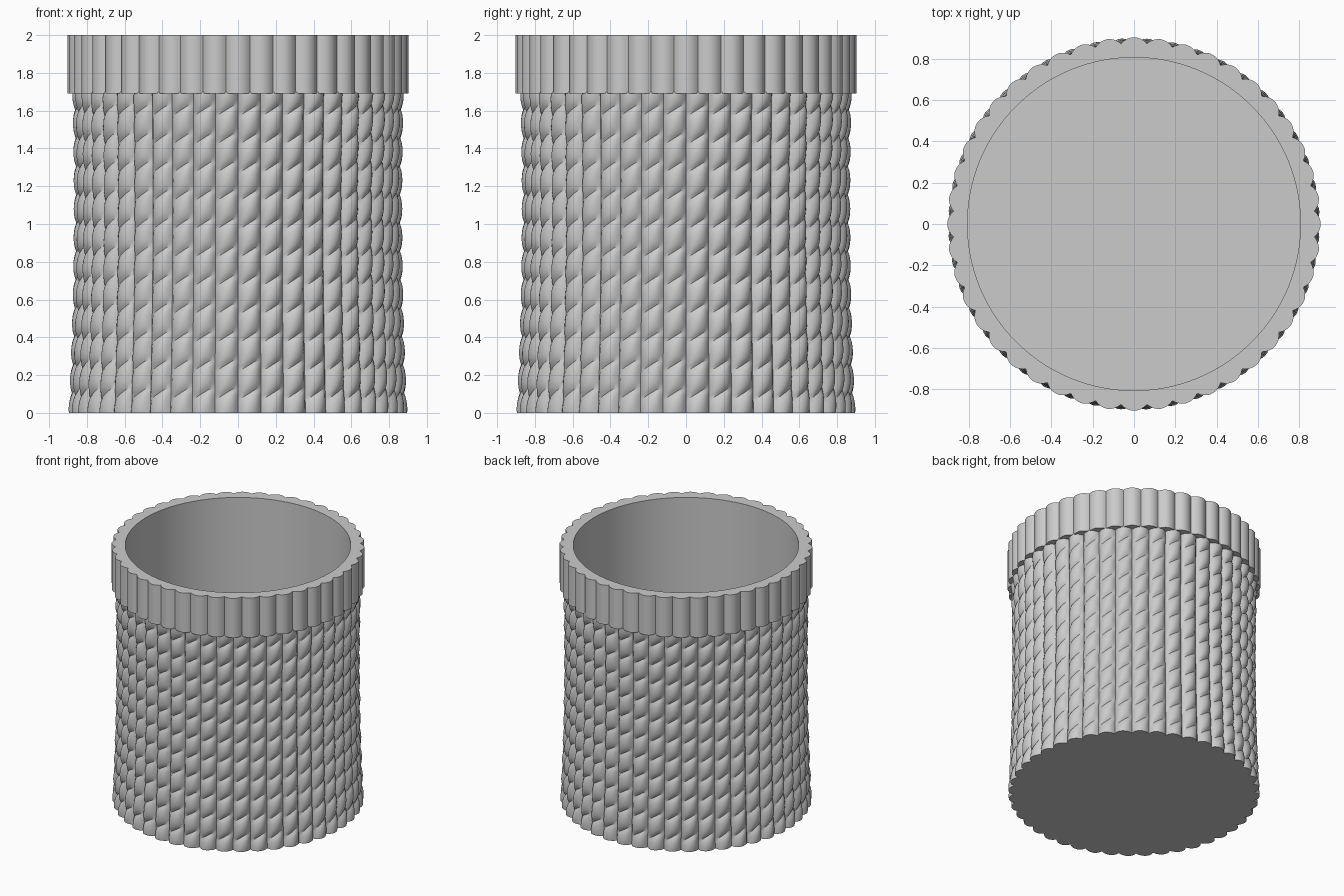
import bpy
from math import sin, cos, pi, tau, floor, radians

if "Cube" in bpy.data.objects:
    bpy.data.objects.remove(bpy.data.objects["Cube"])

COLUMNS = 44        # knitted columns and rim ribs
ROW = 0.15          # stitch height
RIM_Z = 1.69        # underside of the rim
HEIGHT = 2.0
INNER = 0.805       # bore radius
FLOOR = 0.1
STEPS = 8           # facets across one column
SLANT = 0.5         # rise of a stitch, in rows

grey = bpy.data.materials.new("plain_grey")
grey.use_nodes = True
colour = (0.6, 0.6, 0.6, 1)
grey.diffuse_color = colour
grey.node_tree.nodes["Principled BSDF"].inputs["Base Color"].default_value = colour


def make_object(name, verts, faces, angle):
    mesh = bpy.data.meshes.new(name)
    mesh.from_pydata(verts, [], faces)
    mesh.validate()
    mesh.materials.append(grey)
    obj = bpy.data.objects.new(name, mesh)
    bpy.context.collection.objects.link(obj)
    bpy.ops.object.select_all(action="DESELECT")
    obj.select_set(True)
    bpy.context.view_layer.objects.active = obj
    bpy.ops.object.shade_smooth_by_angle(angle=radians(angle))
    return obj


def polar(r, a, z):
    return (r * cos(a), r * sin(a), z)


def strip_faces(start, across, up):
    """Quads of an open grid whose first vertex is start."""
    w = across + 1
    return [(start + j * w + i, start + j * w + i + 1,
             start + (j + 1) * w + i + 1, start + (j + 1) * w + i)
            for j in range(up) for i in range(across)]


def stitch_radius(u, z):
    """Radius at fraction u across a column: waisted body, puffy slanted stitches."""
    crest = 0.872 + 0.028 * ((z - 1.1) / 1.1) ** 2
    phase = (z - 0.03) / ROW - SLANT * (u - 0.5) + 0.5
    row = sin(pi * (phase - floor(phase))) ** 0.6
    puff = max(0, sin(pi * u)) ** 0.6
    return crest - 0.04 + puff * (0.018 + 0.022 * row)


# Knitted body: one slanted strip of stitches per column
verts, faces = [], []
per_row = 8
levels = int(RIM_Z / ROW * per_row) + 2 * per_row
for c in range(COLUMNS):
    start = len(verts)
    for j in range(levels + 1):
        for i in range(STEPS + 1):
            u = i / STEPS
            z = (j / per_row - 1) * ROW + 0.03 - ROW / 2 + SLANT * ROW * (u - 0.5)
            z = min(max(z, 0), RIM_Z + 0.01)
            a = -pi / 2 + (c + u) * tau / COLUMNS
            verts.append(polar(stitch_radius(u, z), a, z))
    # leave out quads squashed flat by the top and bottom limits
    for f in strip_faces(start, STEPS, levels):
        zs = [verts[k][2] for k in f]
        if max(zs) - min(zs) > 1e-6:
            faces.append(f)
make_object("knitted_body", verts, faces, 50)

# Flat base following the scalloped outline
outline = [polar(stitch_radius(i / STEPS, 0), -pi / 2 + (c + i / STEPS) * tau / COLUMNS, 0)
           for c in range(COLUMNS) for i in range(STEPS)]
make_object("base", outline, [tuple(reversed(range(len(outline))))], 30)


def rib_radius(a):
    """Rounded ribs with narrow valleys between them."""
    return 0.874 + 0.029 * abs(cos(COLUMNS / 2 * (a + pi / 2))) ** 0.8


def ring_stack(rings, count):
    """Closed rings, each a radius function and a height, joined in order."""
    pts = [polar(r(k * tau / count), k * tau / count, z)
           for r, z in rings for k in range(count)]
    quads = [(j * count + k, j * count + (k + 1) % count,
              (j + 1) * count + (k + 1) % count, (j + 1) * count + k)
             for j in range(len(rings) - 1) for k in range(count)]
    return pts, quads


def bore(a):
    return INNER


# Ribbed rim: underside, ribs and flat top
count = COLUMNS * STEPS
pts, quads = ring_stack([(bore, RIM_Z), (rib_radius, RIM_Z),
                         (rib_radius, HEIGHT), (bore, HEIGHT)], count)
make_object("ribbed_rim", pts, quads, 40)

# Smooth inner wall with a flat floor
pts, quads = ring_stack([(bore, HEIGHT), (bore, FLOOR)], count)
quads.append(tuple(range(count, 2 * count)))
make_object("inner_wall", pts, quads, 30)
